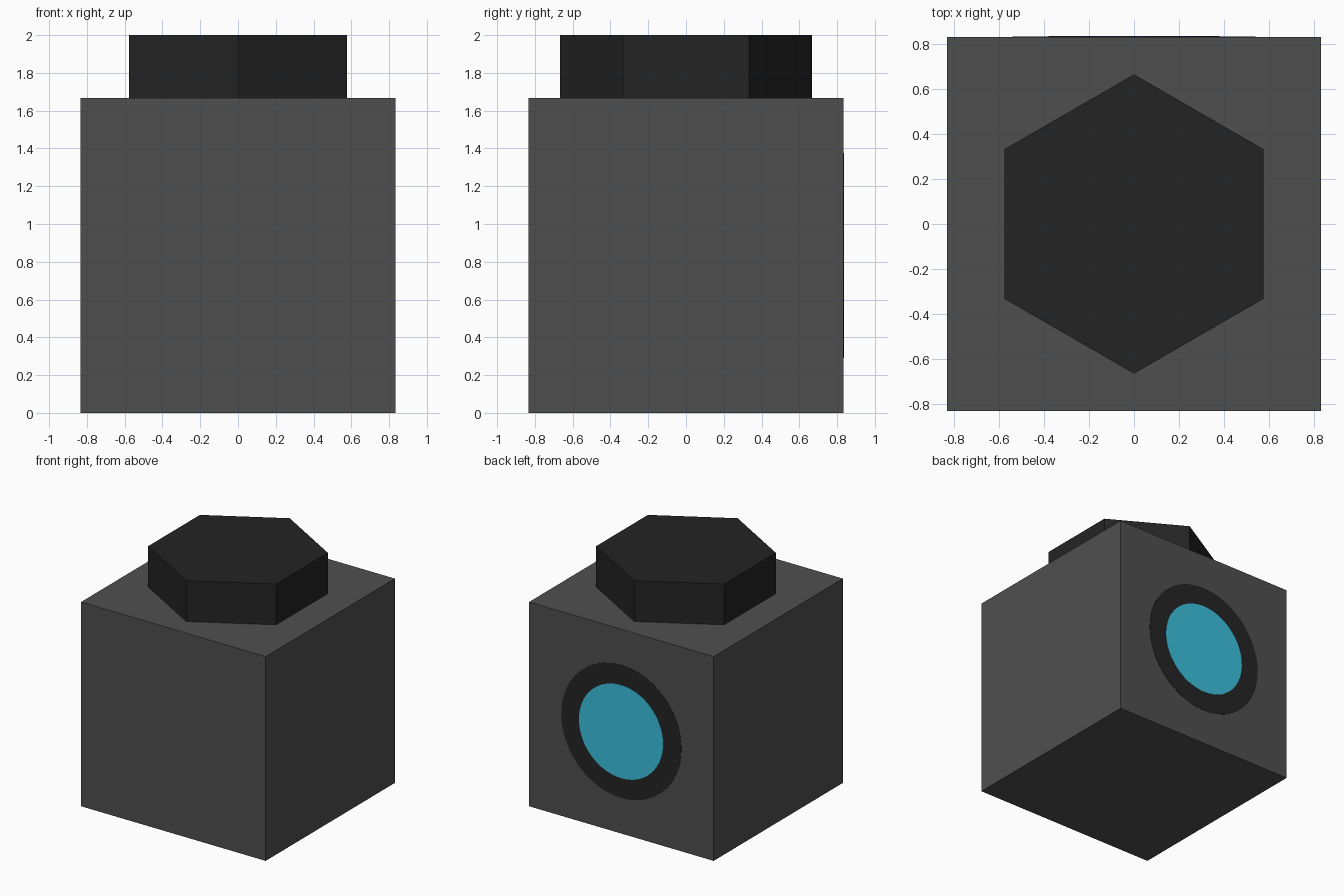
import bpy, bmesh
from math import sin, cos, pi
from mathutils import Matrix

if "Cube" in bpy.data.objects:
    bpy.data.objects.remove(bpy.data.objects["Cube"])


def linear(c):
    c /= 255
    return c / 12.92 if c <= 0.04045 else ((c + 0.055) / 1.055) ** 2.4


def material(name, rgb):
    m = bpy.data.materials.new(name)
    m.diffuse_color = (*[linear(c) for c in rgb], 1)
    m.use_nodes = True
    m.node_tree.nodes["Principled BSDF"].inputs["Base Color"].default_value = m.diffuse_color
    return m


grey = material("dark_grey", (79, 79, 79))
black = material("near_black", (36, 36, 36))
teal = material("teal_blue", (60, 193, 222))


def finish(name, bm, mat):
    me = bpy.data.meshes.new(name)
    bmesh.ops.recalc_face_normals(bm, faces=bm.faces)
    bm.to_mesh(me)
    bm.free()
    me.materials.append(mat)
    ob = bpy.data.objects.new(name, me)
    bpy.context.collection.objects.link(ob)
    return ob


def prism(name, sides, radius, height, matrix, mat):
    """Regular prism rising from its base along local z, first corner on +y."""
    bm = bmesh.new()
    base = bm.faces.new([bm.verts.new((radius * sin(2 * pi * i / sides),
                                       radius * cos(2 * pi * i / sides), 0))
                         for i in range(sides)])
    new = bmesh.ops.extrude_face_region(bm, geom=[base], use_keep_orig=True)["geom"]
    bmesh.ops.translate(bm, vec=(0, 0, height),
                        verts=[v for v in new if isinstance(v, bmesh.types.BMVert)])
    bm.transform(matrix)
    return finish(name, bm, mat)


U = 1 / 3      # one third of a unit: body is 5 wide, cap is 4 across and 1 high
W = 5 * U

# Cube body
bm = bmesh.new()
bmesh.ops.create_cube(bm, size=W, matrix=Matrix.Translation((0, 0, W / 2)))
finish("body", bm, grey)

# Hexagonal cap on top
prism("hex_cap", 6, 2 * U, U, Matrix.Translation((0, 0, W)), black)

# Round rim and lens, thin plates on the back face (+y)
back = Matrix.Translation((0, W / 2, W / 2)) @ Matrix.Rotation(-pi / 2, 4, 'X')
prism("lens_rim", 64, 0.542, 0.002, back, black)
prism("lens", 64, 0.38, 0.004, back, teal)
